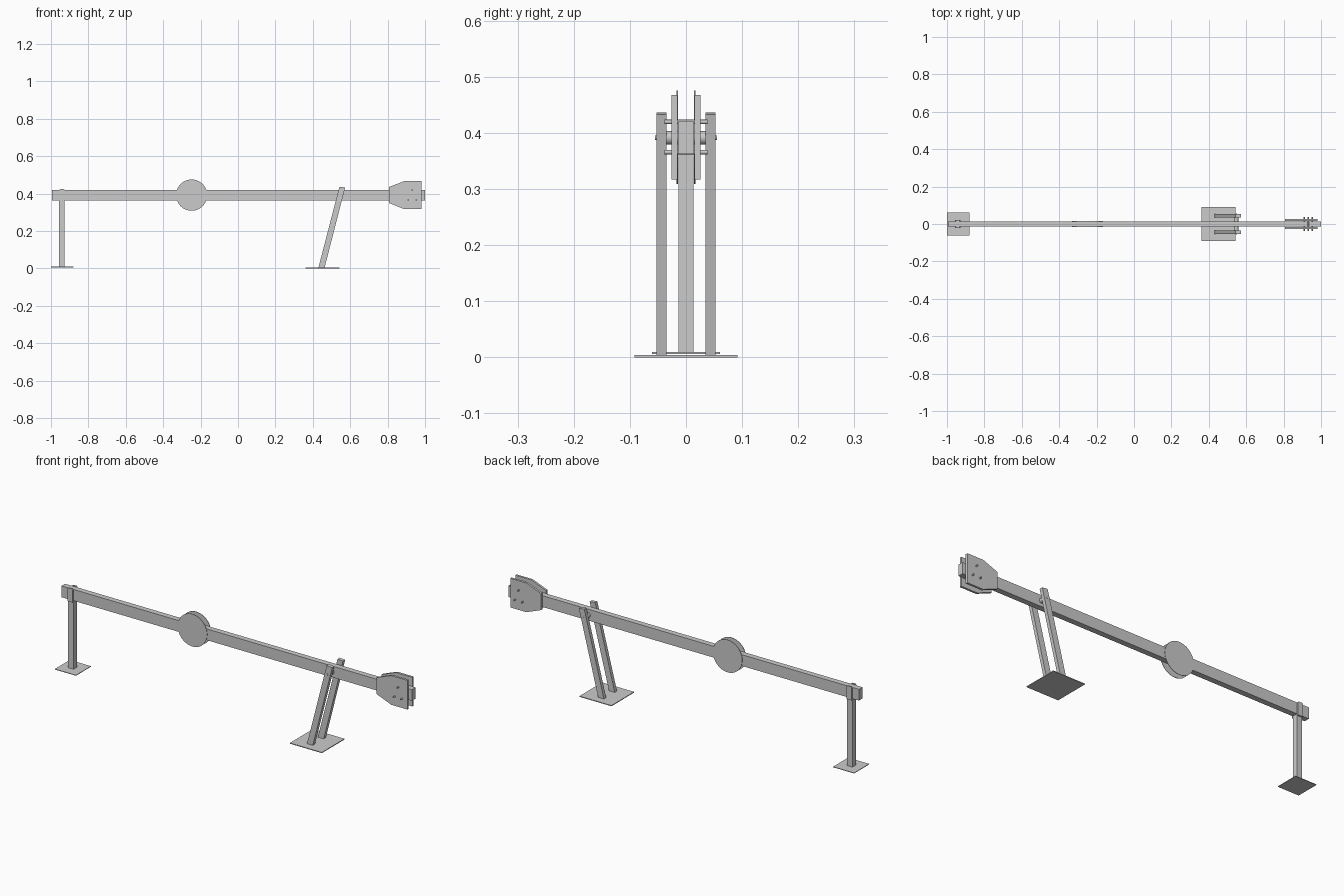
import bpy, bmesh, math
from mathutils import Vector

if "Cube" in bpy.data.objects:
    bpy.data.objects.remove(bpy.data.objects["Cube"])


def prism(name, pts, y0, y1, smooth=False):
    """Extrude an x-z outline from y0 to y1."""
    bm = bmesh.new()
    face = bm.faces.new([bm.verts.new((x, y0, z)) for x, z in pts])
    ext = bmesh.ops.extrude_face_region(bm, geom=[face])
    verts = [v for v in ext["geom"] if isinstance(v, bmesh.types.BMVert)]
    bmesh.ops.translate(bm, verts=verts, vec=Vector((0, y1 - y0, 0)))
    bmesh.ops.recalc_face_normals(bm, faces=bm.faces)
    me = bpy.data.meshes.new(name)
    bm.to_mesh(me)
    bm.free()
    ob = bpy.data.objects.new(name, me)
    bpy.context.collection.objects.link(ob)
    if smooth:
        bpy.ops.object.select_all(action="DESELECT")
        ob.select_set(True)
        bpy.context.view_layer.objects.active = ob
        bpy.ops.object.shade_smooth_by_angle(angle=math.radians(35))
    return ob


def box(name, x0, x1, y0, y1, z0, z1):
    return prism(name, [(x0, z0), (x1, z0), (x1, z1), (x0, z1)], y0, y1)


def rod(name, x, z, r, y0, y1, n=16):
    pts = [(x + r * math.cos(2 * math.pi * i / n), z + r * math.sin(2 * math.pi * i / n))
           for i in range(n)]
    return prism(name, pts, y0, y1, True)


# Long horizontal beam
box("beam", -0.995, 1.0, -0.0145, 0.0145, 0.362, 0.42)

# Straight rear post and its foot
box("post", -0.957, -0.927, -0.0135, 0.0135, 0.009, 0.362)
box("post_foot", -1.0, -0.88, -0.061, 0.061, 0.006, 0.009)

# Slanted leg foot and pivot
box("leg_foot", 0.36, 0.542, -0.092, 0.092, 0.0, 0.004)
rod("pivot_axle", 0.546, 0.391, 0.004, -0.055, 0.055)

# Clamp pins through the end plates
for i, (x, z) in enumerate([(0.932, 0.4195), (0.91, 0.3655), (0.953, 0.3655)]):
    rod(f"clamp_pin_{i}", x, z, 0.0038, -0.038, 0.038)

# Parts mirrored on both sides of the beam
plate = [(0.807, 0.35), (0.89, 0.317), (0.982, 0.317),
         (0.982, 0.467), (0.89, 0.467), (0.807, 0.435)]
leg = [(0.43, 0.004), (0.463, 0.004), (0.573, 0.433), (0.542, 0.436)]
ear = [(-0.957, 0.355), (-0.927, 0.355), (-0.927, 0.419), (-0.932, 0.424),
       (-0.952, 0.424), (-0.957, 0.419)]
for side, s in (("front", -1), ("back", 1)):
    prism(f"{side}_clamp_plate", plate, s * 0.015, s * 0.026)
    prism(f"{side}_leg", leg, s * 0.035, s * 0.053)
    prism(f"{side}_post_bracket", ear, s * 0.0135, s * 0.021)
    rod(f"{side}_disc", -0.248, 0.392, 0.0835, s * 0.0145, s * 0.0165, 48)
    rod(f"{side}_pivot_collar", 0.546, 0.391, 0.012, s * 0.0145, s * 0.035)
